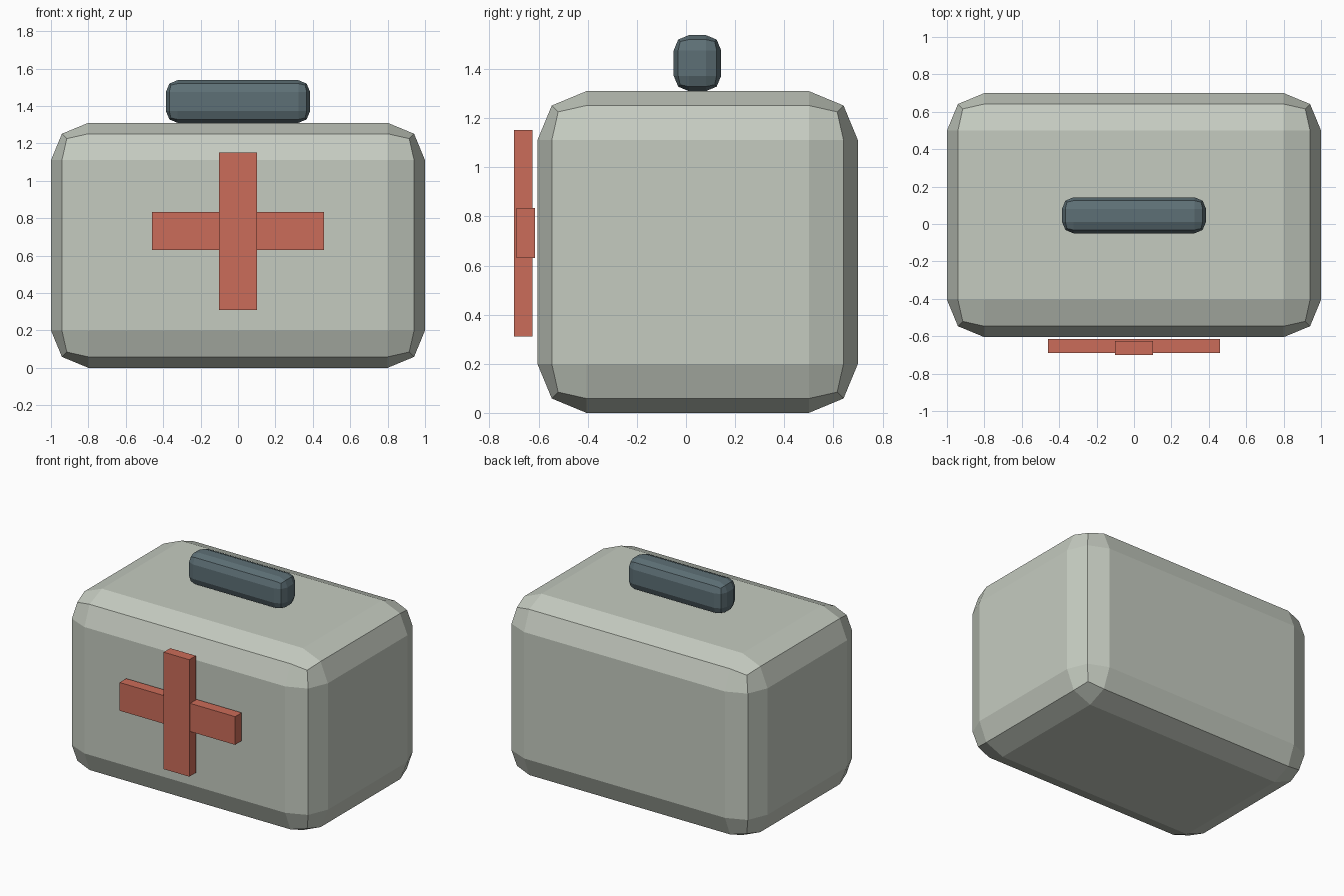
import bpy

if "Cube" in bpy.data.objects:
    bpy.data.objects.remove(bpy.data.objects["Cube"])


def material(name, rgb):
    mat = bpy.data.materials.new(name)
    mat.diffuse_color = (*rgb, 1)
    mat.use_nodes = True
    mat.node_tree.nodes["Principled BSDF"].inputs["Base Color"].default_value = mat.diffuse_color
    return mat


def box(name, low, high, mat, bevel=0):
    """Box between two corners, with optional two-step chamfered edges."""
    centre = [(a + b) / 2 for a, b in zip(low, high)]
    bpy.ops.mesh.primitive_cube_add(size=1, location=centre)
    obj = bpy.context.object
    obj.name = name
    obj.scale = [b - a for a, b in zip(low, high)]
    bpy.ops.object.transform_apply(location=False, rotation=False, scale=True)
    obj.data.materials.append(mat)
    if bevel:
        mod = obj.modifiers.new("rounded_edges", 'BEVEL')
        mod.width = bevel
        mod.segments = 2
    return obj


shell = material("shell_grey", (0.56, 0.60, 0.53))
slate = material("handle_slate", (0.11, 0.16, 0.18))
red = material("cross_red", (0.60, 0.15, 0.10))

# Case body and carrying handle
box("case_body", (-1, -0.605, 0), (1, 0.70, 1.31), shell, 0.2)
box("handle", (-0.385, -0.05, 1.31), (0.385, 0.143, 1.538), slate, 0.062)

# Cross on the front, upright bar slightly proud of the crossbar
box("cross_upright", (-0.102, -0.70, 0.31), (0.102, -0.625, 1.152), red)
box("cross_bar", (-0.46, -0.69, 0.631), (0.46, -0.615, 0.834), red)
